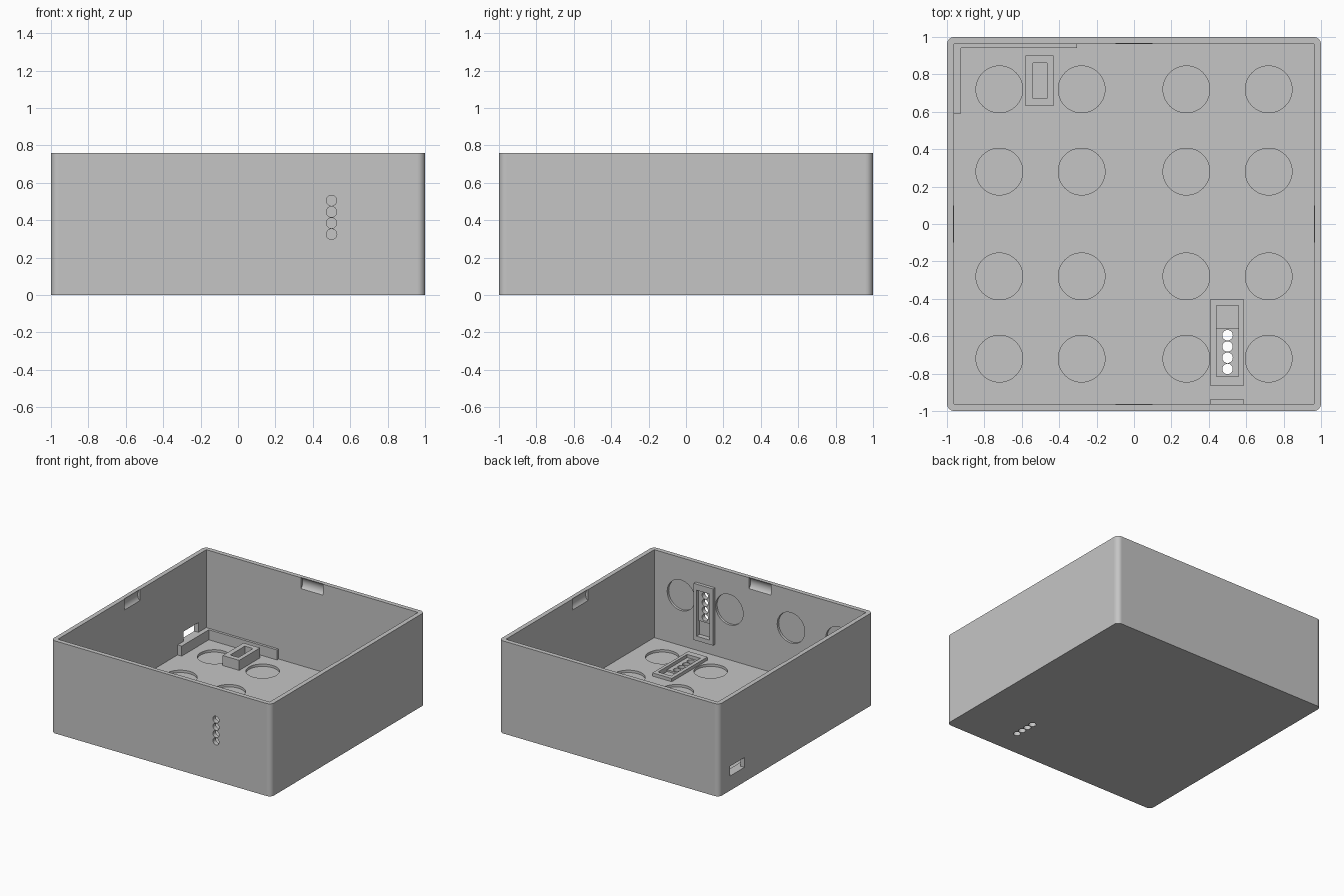
import bpy, bmesh
from math import radians
from mathutils import Matrix, Vector

if "Cube" in bpy.data.objects:
    bpy.data.objects.remove(bpy.data.objects["Cube"], do_unlink=True)

H, T = 0.76, 0.0375          # tray height, wall thickness
IN = 1 - T                   # inner wall plane
# Carries the floor layout onto the inside of the front wall
TO_WALL = Matrix.Translation((0, -1, -0.27)) @ Matrix.Rotation(radians(-90), 4, 'X')
GRID = (-0.72, -0.28, 0.28, 0.72)

grey = bpy.data.materials.new("light grey plastic")
grey.use_nodes = True
grey.diffuse_color = (0.56, 0.56, 0.56, 1)
grey.node_tree.nodes["Principled BSDF"].inputs["Base Color"].default_value = (0.56, 0.56, 0.56, 1)


def box(bm, lo, hi, m=Matrix()):
    lo, hi = Vector(lo), Vector(hi)
    size = Matrix.Diagonal((hi - lo).to_4d())
    size[3][3] = 1
    return bmesh.ops.create_cube(bm, size=1, matrix=m @ Matrix.Translation((lo + hi) / 2) @ size)


def disc(bm, x, y, z0, z1, r, m=Matrix(), n=48):
    bmesh.ops.create_cone(bm, cap_ends=True, segments=n, radius1=r, radius2=r, depth=z1 - z0,
                          matrix=m @ Matrix.Translation((x, y, (z0 + z1) / 2)))


def make(name, bm):
    mesh = bpy.data.meshes.new(name)
    bmesh.ops.recalc_face_normals(bm, faces=bm.faces)
    bm.to_mesh(mesh)
    bm.free()
    mesh.materials.append(grey)
    ob = bpy.data.objects.new(name, mesh)
    bpy.context.collection.objects.link(ob)
    return ob


def cut(ob, bm):
    cutter = make("cutter", bm)
    cutter.hide_render = True
    mod = ob.modifiers.new("cut", 'BOOLEAN')
    mod.operation, mod.solver, mod.object = 'DIFFERENCE', 'EXACT', cutter
    bpy.context.view_layer.objects.active = ob
    bpy.ops.object.modifier_apply(modifier=mod.name)
    bpy.data.objects.remove(cutter, do_unlink=True)


def ring(name, outer, inner, z1, m=Matrix()):
    """Rectangular frame standing on the floor; outer and inner are (x0, y0, x1, y1)."""
    bm = bmesh.new()
    box(bm, (*outer[:2], T), (*outer[2:], z1), m)
    ob = make(name, bm)
    bm = bmesh.new()
    box(bm, (*inner[:2], T - 0.1), (*inner[2:], z1 + 0.1), m)
    cut(ob, bm)
    return ob


# Tray with rounded upright corners
bm = bmesh.new()
box(bm, (-1, -1, 0), (1, 1, H))
upright = [e for e in bm.edges if abs(e.verts[0].co.z - e.verts[1].co.z) > 0.1]
bmesh.ops.bevel(bm, geom=upright, offset=0.04, segments=8, profile=0.5, affect='EDGES')
tray = make("tray", bm)
bm = bmesh.new()
box(bm, (-IN, -IN, T), (IN, IN, H + 0.2))
cut(tray, bm)

# Round magnet recesses, light holes and connector pockets on floor and front wall
bm = bmesh.new()
for x in GRID:
    for y in GRID:
        disc(bm, x, y, 0.0175, 0.1, 0.125)
    disc(bm, x, GRID[0], 0.0175, 0.1, 0.125, TO_WALL)
for m in (Matrix(), TO_WALL):
    for i in range(4):
        disc(bm, 0.5, -0.775 + 0.06 * i, -0.1, 0.1, 0.028, m, 32)
    box(bm, (0.44, -0.555, 0.0225), (0.56, -0.437, 0.1), m)
cut(tray, bm)

# Snap grooves under the rim, and the cable slot in the side wall
bm = bmesh.new()
for i in range(4):
    spin = Matrix.Rotation(radians(90 * i), 4, 'Z')
    place = spin @ Matrix.Translation((0, IN - 0.045, 0.717)) @ Matrix.Rotation(radians(90), 4, 'Y')
    disc(bm, 0, 0, -0.1, 0.1, 0.065, place, 48)
box(bm, (-1.1, 0.67, 0.12), (-0.9, 0.86, 0.2))
cut(tray, bm)

# Smooth the corners and round cuts, keep broad faces flat
bpy.ops.object.select_all(action='DESELECT')
tray.select_set(True)
bpy.context.view_layer.objects.active = tray
bpy.ops.object.shade_smooth_by_angle(angle=radians(30))
for p in tray.data.polygons:
    if max(abs(c) for c in p.normal) > 0.9999 and p.area > 0.02:
        p.use_smooth = False

# Light strip frames on the floor and on the front wall
for name, m in (("floor_light_frame", Matrix()), ("wall_light_frame", TO_WALL)):
    ring(name, (0.41, -0.865, 0.585, -0.4), (0.44, -0.815, 0.56, -0.437), T + 0.0265, m)

# Socket holder block
ring("socket_holder", (-0.58, 0.63, -0.43, 0.9), (-0.54, 0.67, -0.465, 0.86), 0.12)

# L-shaped rail in the back corner
bm = bmesh.new()
rail = [(-IN, 0.59), (-0.925, 0.59), (-0.925, 0.942), (-0.305, 0.942), (-0.305, IN), (-IN, IN)]
face = bm.faces.new([bm.verts.new((x, y, T)) for x, y in rail])
top = bmesh.ops.extrude_face_region(bm, geom=[face])["geom"]
bmesh.ops.translate(bm, vec=(0, 0, 0.12 - T), verts=[v for v in top if isinstance(v, bmesh.types.BMVert)])
make("corner_rail", bm)
